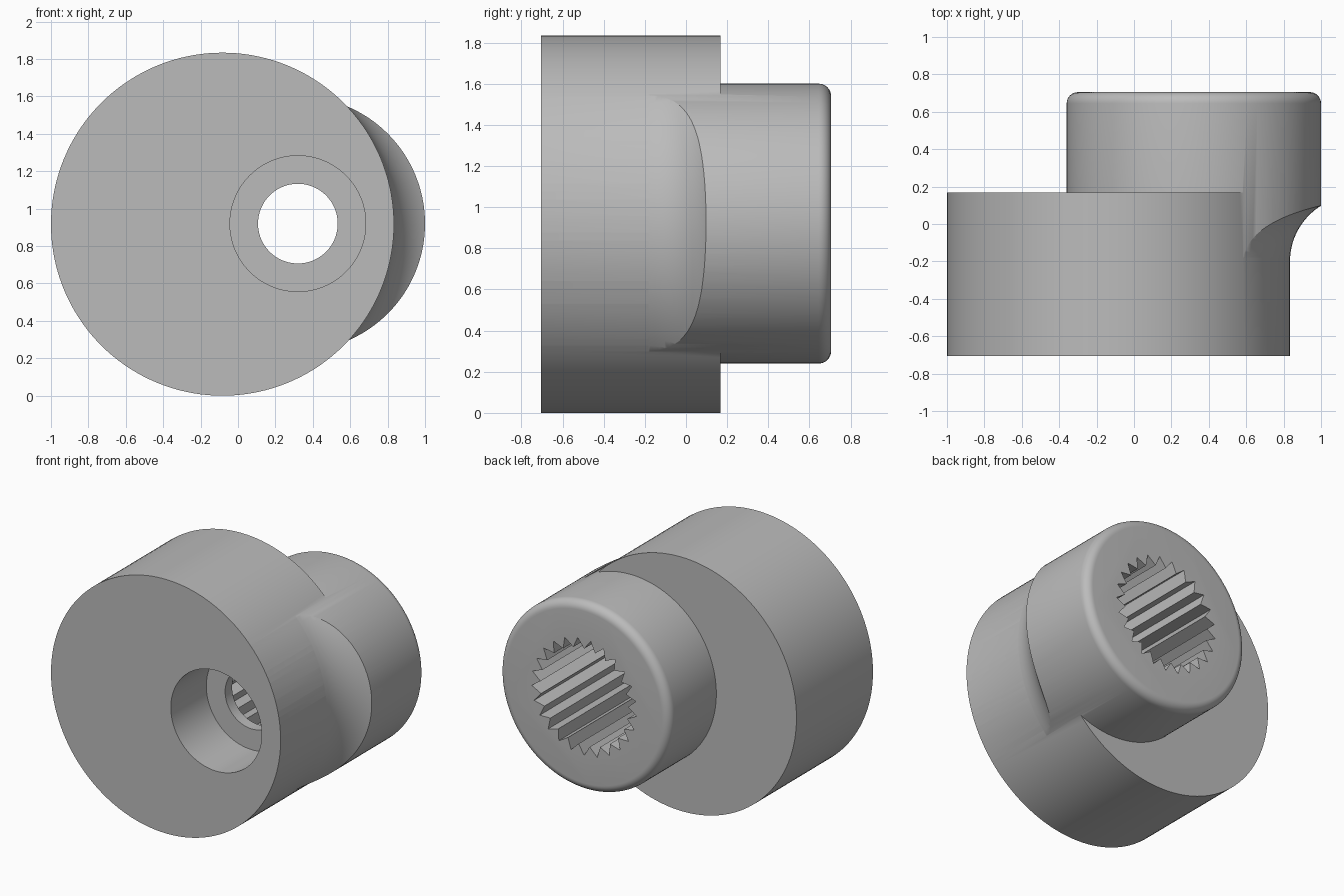
import bpy, bmesh, math

if "Cube" in bpy.data.objects:
    bpy.data.objects.remove(bpy.data.objects["Cube"], do_unlink=True)

SEG = 144
BODY = (-0.083, 0.917)   # x, z of the wide disc axis
BOSS = (0.32, 0.92)      # x, z of the offset hub axis
R = 0.917                # wide disc radius
BACK = 0.705

metal = bpy.data.materials.new("plain grey")
metal.use_nodes = True
grey = (0.5, 0.5, 0.5, 1)
metal.diffuse_color = grey
metal.node_tree.nodes["Principled BSDF"].inputs["Base Color"].default_value = grey


def loft(name, axis, rings):
    """Closed solid along y from (y, list of radii around the axis) rings."""
    bm = bmesh.new()
    loops = []
    for y, radii in rings:
        n = len(radii)
        loops.append([bm.verts.new((axis[0] + r * math.sin(2 * math.pi * i / n), y,
                                    axis[1] + r * math.cos(2 * math.pi * i / n)))
                      for i, r in enumerate(radii)])
    for a, b in zip(loops, loops[1:]):
        for i in range(len(a)):
            j = (i + 1) % len(a)
            bm.faces.new((a[i], a[j], b[j], b[i]))
    bm.faces.new(loops[0])
    bm.faces.new(loops[-1])
    bmesh.ops.recalc_face_normals(bm, faces=bm.faces)
    mesh = bpy.data.meshes.new(name)
    bm.to_mesh(mesh)
    bm.free()
    mesh.materials.append(metal)
    ob = bpy.data.objects.new(name, mesh)
    bpy.context.collection.objects.link(ob)
    return ob


def lathe(name, axis, profile):
    return loft(name, axis, [(y, [r] * SEG) for r, y in profile])


def combine(target, tool, operation):
    """Apply a boolean and discard the tool."""
    mod = target.modifiers.new(operation, 'BOOLEAN')
    mod.operation, mod.object, mod.solver = operation, tool, 'EXACT'
    bpy.context.view_layer.objects.active = target
    bpy.ops.object.modifier_apply(modifier=mod.name)
    bpy.data.objects.remove(tool, do_unlink=True)


# Wide disc at the front
disc = lathe("eccentric_hub", BODY, [(R, -0.705), (R, 0.168)])

# Offset hub with a rounded back rim
round_r = 0.06
rim = [(0.68 - round_r + round_r * math.cos(t), BACK - round_r + round_r * math.sin(t))
       for t in (math.pi / 2 * i / 8 for i in range(9))]
hub = lathe("offset_hub", BOSS, [(0.68, -0.24)] + rim)

# Trim the overhang with a concave flare turned about the disc axis
flare_r = 0.35
arc = [(R + flare_r * (1 - math.cos(t)), -0.2 + flare_r * math.sin(t))
       for t in (math.radians(4 * i) for i in range(1, 20))]
flare = lathe("flare", BODY, [(R - 0.004, -0.3), (R - 0.002, -0.2)] + arc
              + [(arc[-1][0], 0.9)])
combine(hub, flare, 'INTERSECT')
combine(disc, hub, 'UNION')

# Front counterbore and narrow through hole
bore = lathe("counterbore", BOSS, [(0.363, -0.9), (0.363, -0.3),
                                   (0.213, -0.3), (0.213, -0.1)])
combine(disc, bore, 'DIFFERENCE')

# Toothed socket from the back
teeth = [0.35, 0.42] * 25
socket = loft("toothed_socket", BOSS, [(-0.22, teeth), (0.9, teeth)])
combine(disc, socket, 'DIFFERENCE')

# Smooth round walls, crisp edges
bpy.ops.object.select_all(action='DESELECT')
disc.select_set(True)
bpy.context.view_layer.objects.active = disc
bpy.ops.object.shade_smooth_by_angle(angle=math.radians(30))
